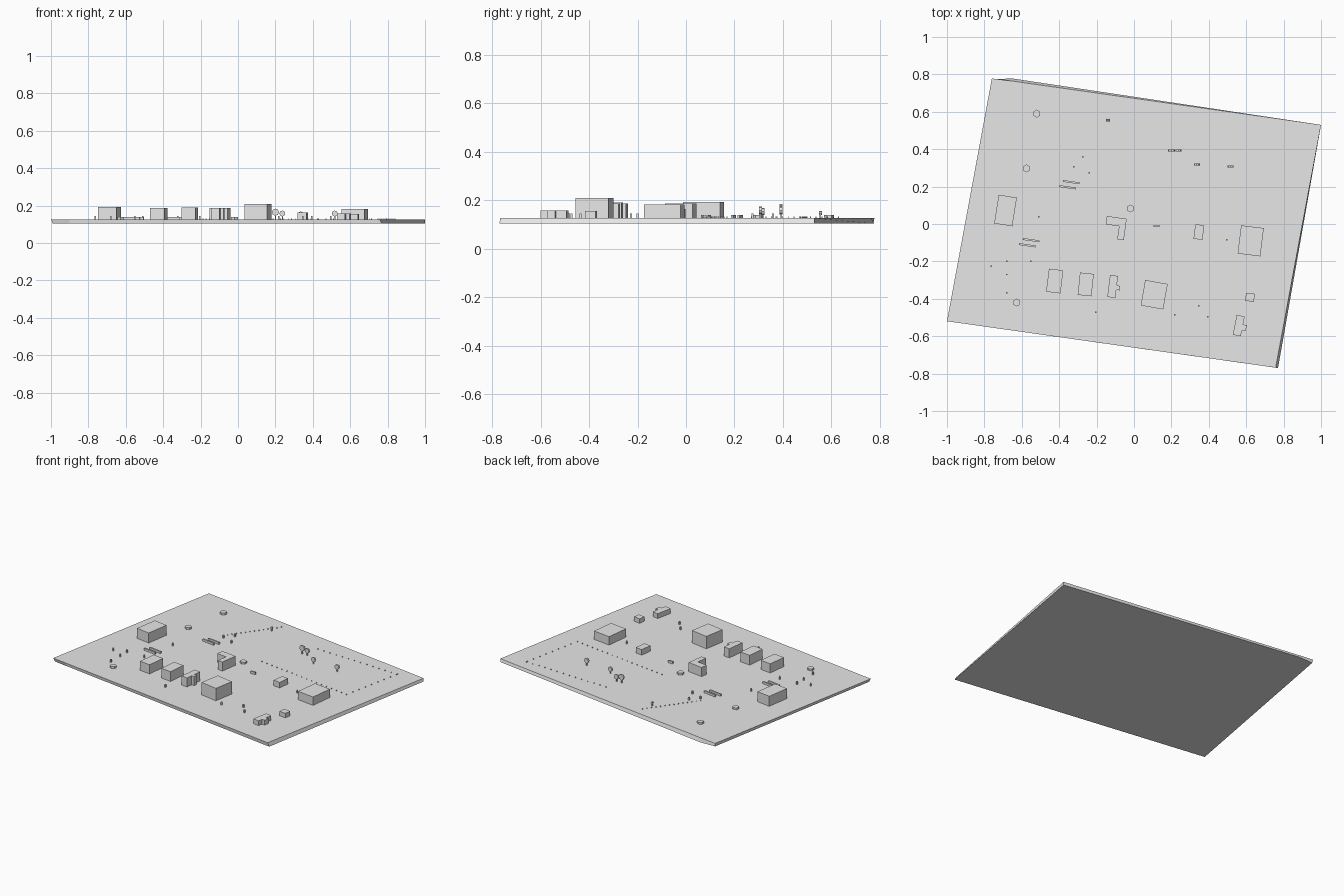
import bpy
import bmesh
from math import radians
from mathutils import Matrix, Vector

cube = bpy.data.objects.get("Cube")
if cube:
    bpy.data.objects.remove(cube, do_unlink=True)

GROUND = 0.126
SLAB_BOTTOM = 0.104

grey = bpy.data.materials.new("plain_grey")
grey.use_nodes = True
grey.diffuse_color = (0.8, 0.8, 0.8, 1)
grey.node_tree.nodes["Principled BSDF"].inputs["Base Color"].default_value = grey.diffuse_color


def finish(name, bm):
    """Turn a bmesh into a flat-shaded grey object."""
    bmesh.ops.recalc_face_normals(bm, faces=bm.faces)
    mesh = bpy.data.meshes.new(name)
    bm.to_mesh(mesh)
    bm.free()
    mesh.materials.append(grey)
    obj = bpy.data.objects.new(name, mesh)
    bpy.context.collection.objects.link(obj)
    return obj


def prism(name, outline, center, top, tilt):
    """Extrude a flat outline from the ground up to a flat roof."""
    bm = bmesh.new()
    face = bm.faces.new([bm.verts.new((x, y, 0)) for x, y in outline])
    result = bmesh.ops.extrude_face_region(bm, geom=[face])
    raised = [v for v in result["geom"] if isinstance(v, bmesh.types.BMVert)]
    bmesh.ops.translate(bm, verts=raised, vec=(0, 0, top - GROUND))
    place = Matrix.Translation((*center, GROUND)) @ Matrix.Rotation(radians(tilt), 4, "Z")
    bmesh.ops.transform(bm, matrix=place, verts=bm.verts)
    return finish(name, bm)


def rectangle(width, depth):
    w, d = width / 2, depth / 2
    return [(-w, -d), (w, -d), (w, d), (-w, d)]


def with_porch(width, depth, low, high, reach):
    """Rectangle with a small porch on its left-hand wall."""
    w, d = width / 2, depth / 2
    return [(-w, -d), (w, -d), (w, low), (reach, low),
            (reach, high), (w, high), (w, d), (-w, d)]


def add_box(bm, center, size, turn=0):
    place = (Matrix.Translation(center) @ Matrix.Rotation(radians(turn), 4, "Z")
             @ Matrix.Diagonal((*size, 1)))
    bmesh.ops.create_cube(bm, size=1, matrix=place)


# Ground slab, its lower rim slightly shifted against the upper rim
upper = [(-1, -.52), (-.9, -.534), (.757, -.768), (1, .53), (-.65, .764), (-.76, .778)]
lower = [(-.99, -.515), (-.9, -.528), (.77, -.77), (1, .53), (-.65, .778), (-.757, .774)]
bm = bmesh.new()
rim_top = [bm.verts.new((x, y, GROUND)) for x, y in upper]
rim_low = [bm.verts.new((x, y, SLAB_BOTTOM)) for x, y in lower]
bm.faces.new(rim_top)
bm.faces.new(rim_low)
for i in range(len(upper)):
    j = (i + 1) % len(upper)
    bm.faces.new((rim_top[i], rim_top[j], rim_low[j], rim_low[i]))
finish("ground_slab", bm)

# Plain block buildings: name, center, footprint, roof height, tilt
blocks = [
    ("west_hall", (-.687, .072), (.098, .155), .193, -9),
    ("row_house_outer", (-.424, -.305), (.077, .124), .187, -7),
    ("row_house_inner", (-.258, -.323), (.074, .120), .191, -6),
    ("main_tower", (.108, -.378), (.122, .138), .209, -10),
    ("east_hall", (.624, -.09), (.122, .152), .182, -7),
    ("small_house", (.347, -.043), (.048, .078), .163, -7),
    ("corner_shed", (.62, -.392), (.047, .043), .156, -7),
]
for name, center, size, top, tilt in blocks:
    prism(name, rectangle(*size), center, top, tilt)

# Buildings with porches and a bent plan
prism("porch_house", with_porch(.043, .118, -.016, .008, .04), (-.114, -.334), .187, -7)
prism("corner_house", with_porch(.043, .108, -.022, .01, .042), (.56, -.543), .158, -11)
bent_plan = [(-.05, .055), (-.05, .01), (.022, .01), (.022, -.06), (.057, -.06), (.057, .055)]
prism("bent_house", bent_plan, (-.103, -.019), .187, -8)

# Low six-sided planters
for n, (x, y) in enumerate([(-.52, .59), (-.575, .297), (-.018, .083), (-.627, -.42)]):
    bm = bmesh.new()
    height = .013
    bmesh.ops.create_cone(bm, cap_ends=True, segments=6, radius1=.021, radius2=.021, depth=height,
                          matrix=Matrix.Translation((x, y, GROUND + height / 2)))
    finish(f"planter_{n}", bm)

# Pairs of long benches
for n, (x, y) in enumerate([(-.56, -.1), (-.345, .21)]):
    bm = bmesh.new()
    for side in (-1, 1):
        offset = Matrix.Rotation(radians(-8), 3, "Z") @ Vector((side * .008, side * .015, 0))
        add_box(bm, Vector((x, y, GROUND + .007)) + offset, (.09, .01, .014), -8)
    finish(f"bench_pair_{n}", bm)

# Flat round trees on thin trunks: x, y, crown height, crown radius
trees = [(.2, .393, .165, .019), (.237, .393, .158, .016), (.335, .318, .154, .015),
         (.517, .307, .158, .016), (-.14, .555, .147, .008)]
for n, (x, y, z, radius) in enumerate(trees):
    bm = bmesh.new()
    bmesh.ops.create_cone(bm, cap_ends=True, segments=8, radius1=radius, radius2=radius, depth=.012,
                          matrix=Matrix.Translation((x, y, z)) @ Matrix.Rotation(radians(90), 4, "X"))
    trunk = z - radius - GROUND + .004
    add_box(bm, (x, y, GROUND + trunk / 2), (.006, .006, trunk))
    finish(f"flat_tree_{n}", bm)

# Small standing posts
posts = [(-.275, .36), (-.322, .307), (-.24, .275), (-.51, .04), (.495, -.083),
         (-.762, -.227), (-.68, -.2), (-.552, -.2), (-.68, -.27), (-.68, -.367),
         (-.205, -.473), (.218, -.484), (.346, -.436), (.394, -.495)]
bm = bmesh.new()
for x, y in posts:
    add_box(bm, (x, y, GROUND + .01), (.008, .008, .02))
finish("standing_posts", bm)

# Low seat beside the bent house
bm = bmesh.new()
add_box(bm, (.12, -.01, GROUND + .008), (.032, .01, .016))
finish("low_seat", bm)

# Rows of tiny bollards along the paths
paths = [((-.34, .33), (-.12, .63), 14), ((.066, .158), (.754, .068), 18),
         ((.754, .068), (.84, .473), 9), ((.84, .48), (.24, .5), 14)]
bm = bmesh.new()
for start, end, count in paths:
    for i in range(count):
        x, y = Vector(start).lerp(Vector(end), i / (count - 1))
        add_box(bm, (x, y, GROUND + .003), (.004, .004, .006))
finish("path_bollards", bm)
